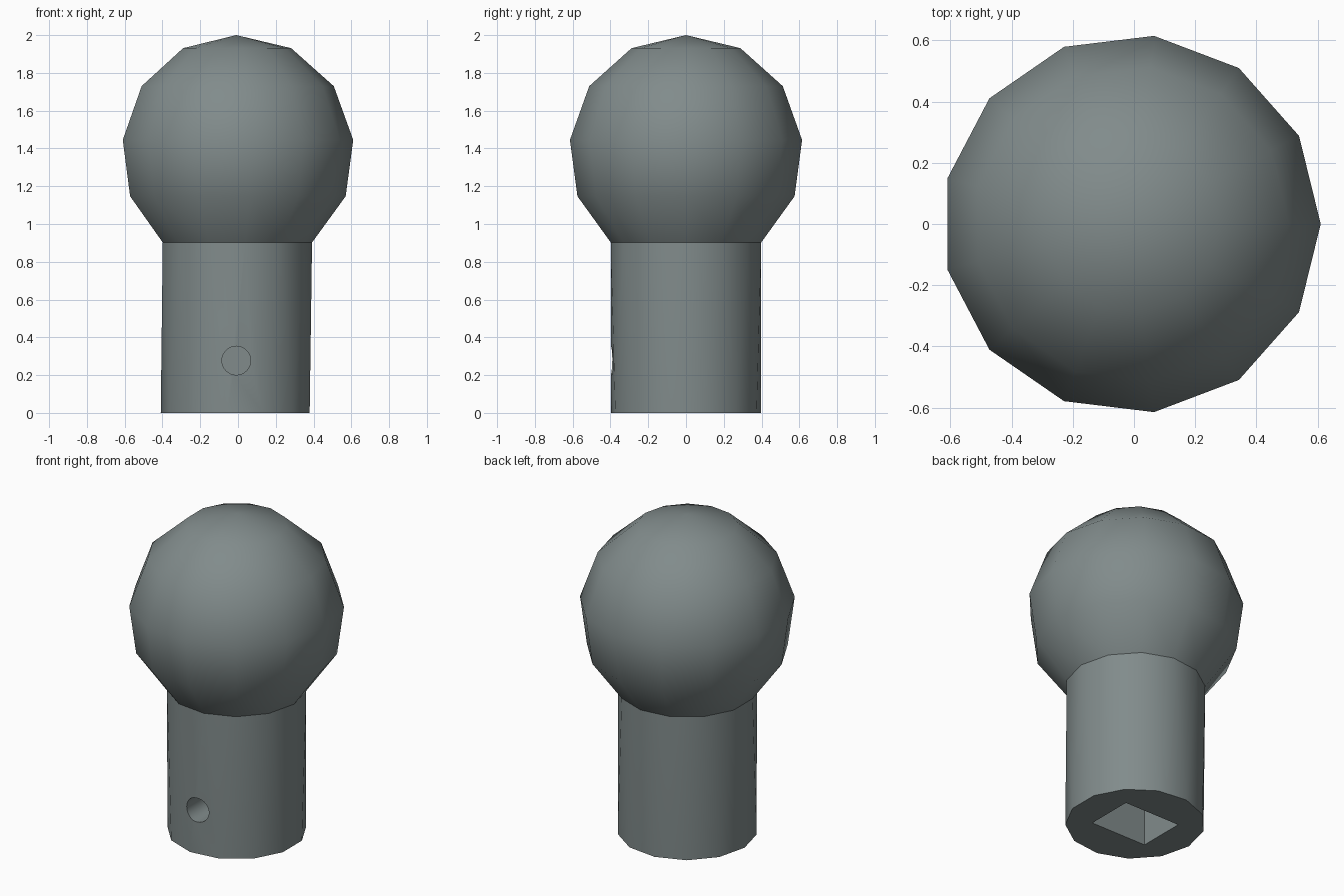
import bpy, bmesh, math

if "Cube" in bpy.data.objects:
    bpy.data.objects.remove(bpy.data.objects["Cube"])

SIDES = 13
STEP = 2 * math.pi / SIDES
AXIS_X = -0.009

grey = bpy.data.materials.new("slate_grey")
grey.diffuse_color = (0.22, 0.26, 0.26, 1)
grey.use_nodes = True
grey.node_tree.nodes["Principled BSDF"].inputs["Base Color"].default_value = grey.diffuse_color

# Knob: a faceted ball on a stem whose foot is turned by half a side
bm = bmesh.new()


def ring(radius, z, turn=0.0):
    return [bm.verts.new((AXIS_X + radius * math.cos(i * STEP + turn),
                          radius * math.sin(i * STEP + turn), z))
            for i in range(SIDES)]


ball = [ring(r, z) for r, z in ((0.29, 1.931), (0.516, 1.73), (0.619, 1.445),
                                (0.579, 1.147), (0.401, 0.902))]
foot = ring(0.4, 0.0, STEP / 2)
tip = bm.verts.new((AXIS_X, 0, 2.0))

for i in range(SIDES):
    j = (i + 1) % SIDES
    bm.faces.new((tip, ball[0][i], ball[0][j]))
    for a, b in zip(ball, ball[1:]):
        bm.faces.new((a[i], b[i], b[j], a[j]))
    # Stem wall as a strip of alternating triangles
    neck = ball[-1]
    bm.faces.new((neck[i], foot[i], neck[j]))
    bm.faces.new((neck[j], foot[i], foot[j]))
bm.faces.new(foot[::-1])
bmesh.ops.recalc_face_normals(bm, faces=bm.faces[:])

mesh = bpy.data.meshes.new("knob")
bm.to_mesh(mesh)
bm.free()
mesh.materials.append(grey)
knob = bpy.data.objects.new("knob", mesh)
bpy.context.collection.objects.link(knob)

# Rectangular shaft socket in the underside
bpy.ops.mesh.primitive_cube_add(size=1, location=(AXIS_X, 0, 0.3))
socket = bpy.context.object
socket.name = "socket_cutter"
socket.scale = (0.39, 0.30, 0.8)

# Round set-screw hole from the front into the socket
bpy.ops.mesh.primitive_cylinder_add(vertices=32, radius=0.076, depth=0.5,
                                    location=(AXIS_X, -0.35, 0.277),
                                    rotation=(math.pi / 2, 0, 0))
screw = bpy.context.object
screw.name = "screw_hole_cutter"

bpy.ops.object.select_all(action='DESELECT')
bpy.context.view_layer.objects.active = knob
knob.select_set(True)
for cutter in (socket, screw):
    cutter.hide_render = True
    cutter.data.materials.append(grey)
    mod = knob.modifiers.new(cutter.name, 'BOOLEAN')
    mod.operation = 'DIFFERENCE'
    mod.solver = 'EXACT'
    mod.object = cutter
    bpy.ops.object.modifier_apply(modifier=mod.name)
for cutter in (socket, screw):
    bpy.data.objects.remove(cutter)

bpy.ops.object.shade_smooth_by_angle(angle=math.radians(30))
